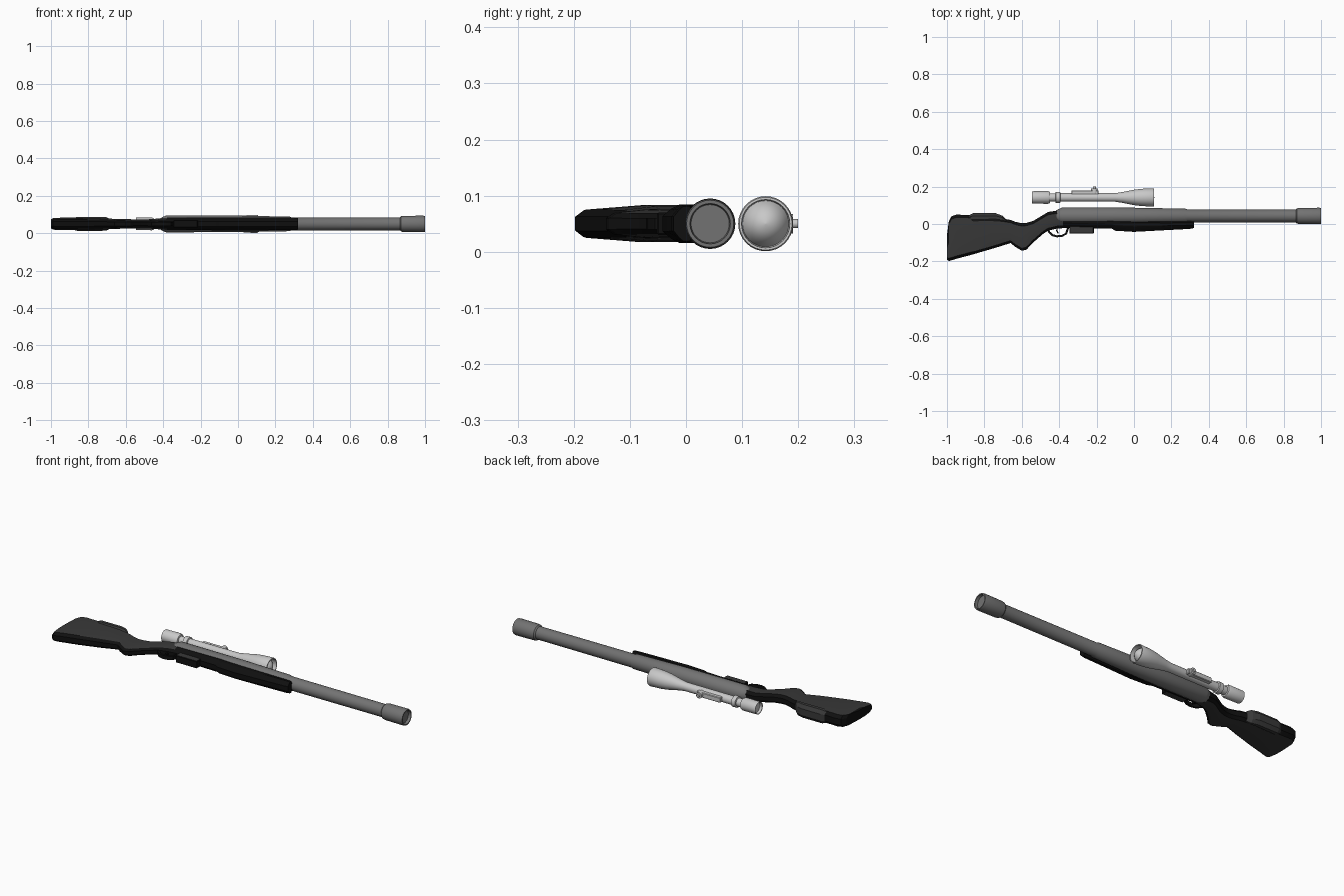
import bpy, bmesh, math
from mathutils import Vector

if "Cube" in bpy.data.objects:
    bpy.data.objects.remove(bpy.data.objects["Cube"])

ZC = 0.05  # the rifle lies on its side, this is its middle plane


def material(name, v):
    m = bpy.data.materials.new(name)
    m.diffuse_color = (v, v, v, 1)
    m.use_nodes = True
    m.node_tree.nodes["Principled BSDF"].inputs["Base Color"].default_value = m.diffuse_color
    return m


STOCK = material("dark grey stock", 0.04)
BLACK = material("black parts", 0.005)
STEEL = material("grey steel", 0.17)
SCOPE = material("light grey scope", 0.58)


def loft(name, rings, mat, angle=30):
    """Skin a list of equal-sized point rings and cap both ends."""
    bm = bmesh.new()
    vs = [[bm.verts.new(p) for p in r] for r in rings]
    n = len(vs[0])
    for a, b in zip(vs, vs[1:]):
        for i in range(n):
            j = (i + 1) % n
            bm.faces.new((a[i], a[j], b[j], b[i]))
    bm.faces.new(vs[0])
    bm.faces.new(vs[-1])
    bmesh.ops.remove_doubles(bm, verts=bm.verts, dist=1e-5)
    bmesh.ops.recalc_face_normals(bm, faces=bm.faces)
    me = bpy.data.meshes.new(name)
    bm.to_mesh(me)
    bm.free()
    me.materials.append(mat)
    for p in me.polygons:
        p.use_smooth = True
    me.set_sharp_from_angle(angle=math.radians(angle))
    ob = bpy.data.objects.new(name, me)
    bpy.context.collection.objects.link(ob)
    return ob


def black_edges(ob, limit=0.9):
    """Broad side faces keep the part colour, the rim faces turn black."""
    ob.data.materials.append(BLACK)
    for p in ob.data.polygons:
        if abs(p.normal.z) < limit:
            p.material_index = 1


def lathe(name, profile, yc, mat, n=32):
    """Turn (x, radius) points around an axis along x."""
    rings = [[(x, yc + max(r, 2e-4) * math.cos(2 * math.pi * i / n),
               ZC + max(r, 2e-4) * math.sin(2 * math.pi * i / n)) for i in range(n)]
             for x, r in profile]
    return loft(name, rings, mat)


def body(name, stations, mat):
    """Chamfered body from (x, top, bottom, half width) stations."""
    rings = []
    for x, t, b, w in stations:
        h = t - b
        c = min(0.015, h * 0.25)
        half = [(t, 0.5 * w), (t - c, w), (t - 0.55 * h, w),
                (b + c, 0.78 * w), (b, 0.4 * w)]
        rings.append([(x, y, ZC + z) for y, z in half] +
                     [(x, y, ZC - z) for y, z in reversed(half)])
    return loft(name, rings, mat, 20)


def box(name, x0, x1, y0, y1, w, mat, bevel=0.003):
    bm = bmesh.new()
    bmesh.ops.create_cube(bm, size=1)
    for v in bm.verts:
        v.co = Vector(((x0 + x1) / 2 + v.co.x * (x1 - x0),
                       (y0 + y1) / 2 + v.co.y * (y1 - y0), ZC + v.co.z * 2 * w))
    bmesh.ops.bevel(bm, geom=bm.edges[:], offset=bevel, segments=1, affect='EDGES')
    me = bpy.data.meshes.new(name)
    bm.to_mesh(me)
    bm.free()
    me.materials.append(mat)
    ob = bpy.data.objects.new(name, me)
    bpy.context.collection.objects.link(ob)
    return ob


def strip(name, path, thick, w, mat):
    """Flat band following (x, y) points."""
    rings = []
    for i, p in enumerate(path):
        a, b = Vector(path[max(i - 1, 0)]), Vector(path[min(i + 1, len(path) - 1)])
        d = (b - a).normalized()
        nx, ny = -d.y * thick / 2, d.x * thick / 2
        rings.append([(p[0] + s * nx, p[1] + s * ny, ZC + z)
                      for s, z in ((1, w), (1, -w), (-1, -w), (-1, w))])
    return loft(name, rings, mat)


# Butt, grip and wrist
stock = body("stock", [
    (-1.0, -0.06, -0.190, 0.025), (-0.99, 0.015, -0.198, 0.030),
    (-0.975, 0.042, -0.194, 0.032), (-0.95, 0.050, -0.186, 0.033),
    (-0.87, 0.048, -0.165, 0.033),
    (-0.75, 0.036, -0.130, 0.031), (-0.66, 0.022, -0.102, 0.027),
    (-0.635, 0.012, -0.122, 0.026), (-0.60, 0.004, -0.143, 0.025),
    (-0.575, 0.006, -0.137, 0.025), (-0.54, 0.016, -0.100, 0.024),
    (-0.49, 0.046, -0.056, 0.024), (-0.46, 0.064, -0.036, 0.026),
    (-0.41, 0.072, -0.024, 0.030), (-0.37, 0.045, -0.022, 0.033)], STOCK)
black_edges(stock)

# Forend under the barrel
body("forend", [
    (-0.38, 0.045, -0.022, 0.033), (-0.12, 0.030, -0.024, 0.034),
    (-0.10, 0.028, -0.036, 0.034), (0.0, 0.024, -0.042, 0.034),
    (0.15, 0.020, -0.034, 0.034), (0.30, 0.018, -0.026, 0.033),
    (0.32, 0.016, -0.022, 0.031)], BLACK)

# Raised cheek rest
body("cheek_rest", [
    (-0.885, 0.045, 0.010, 0.030), (-0.86, 0.058, -0.004, 0.037),
    (-0.74, 0.058, 0.0, 0.037), (-0.705, 0.045, 0.002, 0.036),
    (-0.685, 0.025, 0.006, 0.027)], STOCK)

# Receiver, barrel and hollow muzzle in one turned piece
lathe("receiver_and_barrel", [
    (-0.42, 0.0), (-0.42, 0.026), (-0.405, 0.036), (-0.385, 0.045), (0.0, 0.044),
    (0.275, 0.039), (0.285, 0.035), (0.865, 0.034), (0.872, 0.041),
    (0.885, 0.043), (0.99, 0.044), (1.0, 0.042), (1.0, 0.036),
    (0.985, 0.034), (0.985, 0.0)], 0.043, STEEL)

# Trigger group and magazine
strip("trigger_guard", [(-0.465, -0.025), (-0.452, -0.045), (-0.435, -0.060),
                        (-0.412, -0.066), (-0.385, -0.063), (-0.363, -0.052),
                        (-0.352, -0.020)], 0.011, 0.010, BLACK)
strip("trigger", [(-0.41, -0.018), (-0.413, -0.035), (-0.405, -0.050)],
      0.007, 0.005, BLACK)
black_edges(box("magazine", -0.345, -0.215, -0.052, 0.0, 0.020, STOCK))

# Telescopic sight
SY = 0.142
lathe("scope_tube", [
    (-0.53, 0.0), (-0.53, 0.028), (-0.543, 0.030), (-0.545, 0.033),
    (-0.46, 0.034), (-0.45, 0.030), (-0.448, 0.022), (-0.42, 0.022),
    (-0.418, 0.030), (-0.395, 0.030), (-0.393, 0.023), (-0.10, 0.023),
    (-0.06, 0.029), (0.0, 0.041), (0.04, 0.046), (0.10, 0.049),
    (0.106, 0.047), (0.106, 0.043), (0.065, 0.041), (0.065, 0.0)], SY, SCOPE)
lathe("front_lens", [(0.06, 0.0), (0.068, 0.0415), (0.082, 0.036), (0.095, 0.027),
                     (0.105, 0.015), (0.109, 0.0)], SY, SCOPE)
box("turret_saddle", -0.335, -0.19, 0.150, 0.180, 0.014, SCOPE)
for nm, r, top in (("turret_base", 0.017, 0.191), ("turret_knob", 0.008, 0.20)):
    rings = [[(-0.212 + r * math.cos(a * math.pi / 8), y, ZC + r * math.sin(a * math.pi / 8))
              for a in range(16)] for y in (0.16, top)]
    loft(nm, rings, SCOPE)
